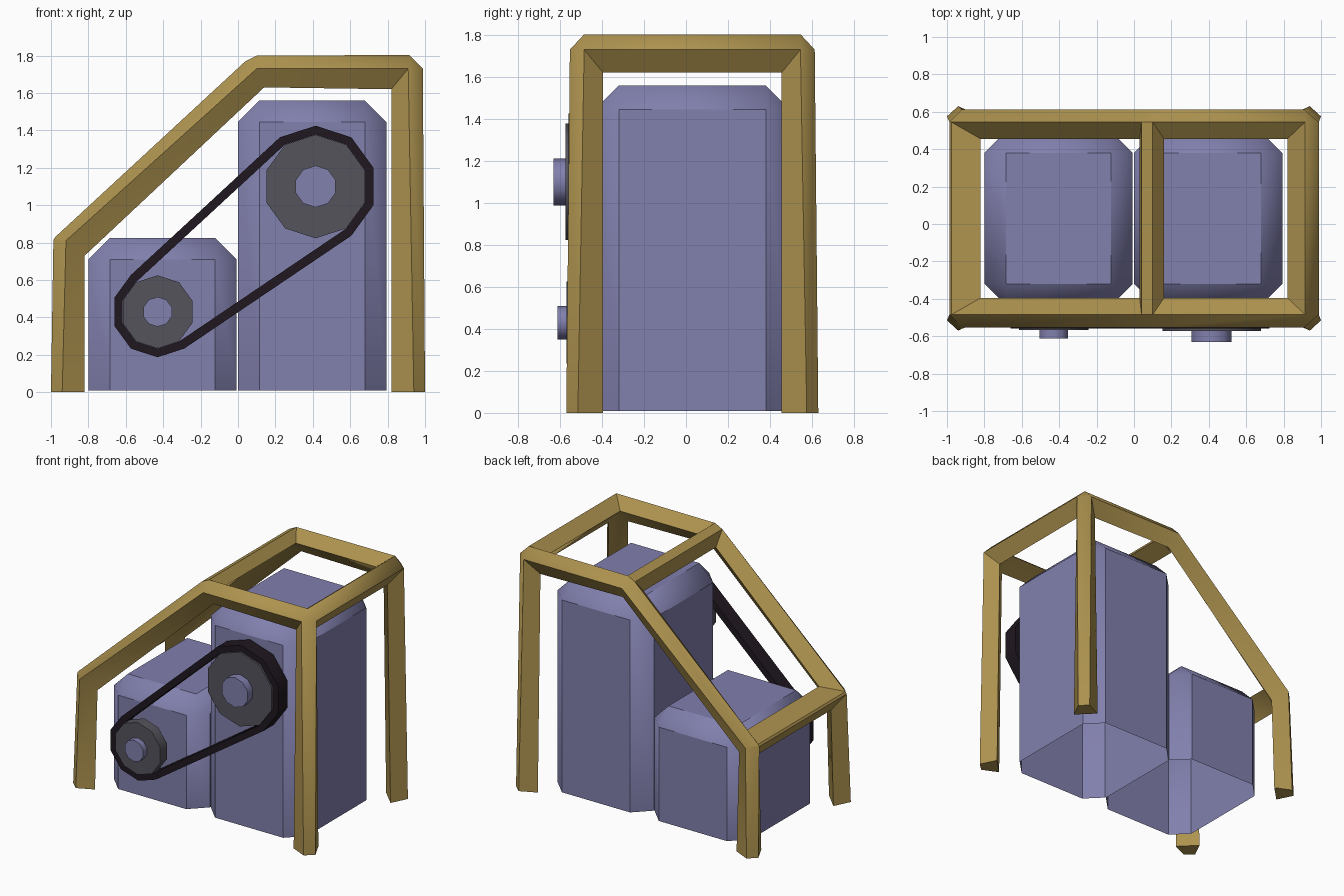
import bpy, bmesh, math
from mathutils import Vector

if "Cube" in bpy.data.objects:
    bpy.data.objects.remove(bpy.data.objects["Cube"])

YC = 0.03  # the frame's mid plane in y


def material(name, rgb):
    m = bpy.data.materials.new(name)
    m.diffuse_color = (*rgb, 1)
    m.use_nodes = True
    m.node_tree.nodes["Principled BSDF"].inputs["Base Color"].default_value = m.diffuse_color
    return m


BRASS = material("ochre", (0.42, 0.29, 0.078))
STEEL = material("blue_grey", (0.22, 0.215, 0.42))
RUBBER = material("rubber", (0.014, 0.009, 0.014))
IRON = material("dark_grey", (0.092, 0.088, 0.108))


def finish(name, bm, mat):
    bmesh.ops.remove_doubles(bm, verts=bm.verts, dist=1e-5)
    bmesh.ops.recalc_face_normals(bm, faces=bm.faces)
    me = bpy.data.meshes.new(name)
    bm.to_mesh(me)
    bm.free()
    me.shade_smooth()
    me.set_sharp_from_angle(angle=math.radians(40))
    me.materials.append(mat)
    ob = bpy.data.objects.new(name, me)
    bpy.context.collection.objects.link(ob)
    return ob


# Guard frame: every panel has an outer loop and a recessed hole loop
front_outer = [(-.94, 0), (-.92, .81), (.10, 1.73), (.91, 1.73), (.94, 0)]
front_hole = [(-.82, 0), (-.82, .73), (.14, 1.63), (.82, 1.62), (.82, 0)]
panel_outer = [((-1, 0), (-.987, .815)), ((-.977, .83), (.04, 1.77)),
               ((.10, 1.80), (.915, 1.803)), ((.988, 1.73), (1, 0))]
panel_hole = [((-.94, 0), (-.92, .71)), ((-.82, .86), (.03, 1.67)),
              ((.16, 1.73), (.82, 1.73)), ((.915, 1.62), (.94, 0))]


def guard_frame():
    bm = bmesh.new()

    def quad(*pts):
        bm.faces.new([bm.verts.new(p) for p in pts])

    def at(p, half, half_foot, s):
        return Vector((p[0], YC + s * (half_foot if p[1] == 0 else half), p[1]))

    for s in (-1, 1):
        fo = [at(p, .583, .60, s) for p in front_outer]
        fh = [at(p, .515, .545, s) for p in front_hole]
        po = [[at(p, .515, .545, s) for p in pr] for pr in panel_outer]
        ph = [[at(p, .425, .425, s) for p in pr] for pr in panel_hole]
        for i in range(4):  # bars running along the profile
            (a, b), (c, d) = po[i], ph[i]
            quad(fo[i], fo[i + 1], fh[i + 1], fh[i])
            quad(fo[i], fo[i + 1], b, a)
            quad(fh[i], fh[i + 1], d, c)
            quad(a, b, d, c)
        for i in range(3):  # corner triangles
            quad(fo[i + 1], po[i][1], po[i + 1][0])
            quad(fh[i + 1], ph[i][1], ph[i + 1][0])
        for i, j, k in ((0, 0, 0), (4, 3, 1)):  # feet
            quad(fo[i], fh[i], ph[j][k], po[j][k])
    # cross bars
    for i in range(3):
        ring = [panel_outer[i][1], panel_outer[i + 1][0],
                panel_hole[i + 1][0], panel_hole[i][1]]
        half = [.515, .515, .425, .425]
        for j in range(4):
            k = (j + 1) % 4
            quad(at(ring[j], half[j], 0, -1), at(ring[k], half[k], 0, -1),
                 at(ring[k], half[k], 0, 1), at(ring[j], half[j], 0, 1))
    return finish("guard_frame", bm, BRASS)


guard_frame()


# Housings: chamfered boxes, open underneath
def housing(name, x0, x1, top):
    bm = bmesh.new()
    bmesh.ops.create_cube(bm, size=1)
    bm.normal_update()
    low = [f for f in bm.faces if f.normal.z < -.5]
    bmesh.ops.delete(bm, geom=low, context='FACES_ONLY')
    for v in bm.verts:
        v.co = (x0 if v.co.x < 0 else x1, -.435 if v.co.y < 0 else .495,
                .01 if v.co.z < 0 else top)
    edges = [e for e in bm.edges if not e.is_boundary]
    bmesh.ops.bevel(bm, geom=edges, offset=.115, offset_type='OFFSET',
                    segments=1, profile=.5, affect='EDGES')
    finish(name, bm, STEEL)


housing("small_housing", -.80, -.007, .825)
housing("tall_housing", 0, .793, 1.56)


# Pulleys, shafts and belt share the same ten-sided outline
def arc(c, r, a0, n):
    return [(c[0] + r * math.cos(math.radians(a0 + 36 * i)),
             c[1] + r * math.sin(math.radians(a0 + 36 * i))) for i in range(n)]


def disc(name, c, r, y0, y1, mat):
    bm = bmesh.new()
    f = bm.faces.new([bm.verts.new((x, y0, z)) for x, z in arc(c, r, 90, 10)])
    ext = bmesh.ops.extrude_face_region(bm, geom=[f], use_keep_orig=True)
    for v in ext["geom"]:
        if isinstance(v, bmesh.types.BMVert):
            v.co.y = y1
    finish(name, bm, mat)


LOW, HIGH = (-.43, .43), (.415, 1.10)
disc("small_pulley", LOW, .195, -.49, -.568, IRON)
disc("large_pulley", HIGH, .277, -.49, -.573, IRON)
disc("small_shaft", LOW, .08, -.437, -.612, STEEL)
disc("large_shaft", HIGH, .112, -.437, -.632, STEEL)

# Belt: a closed band wrapped round both pulleys
bm = bmesh.new()
loops = []
for extra in (.001, .048):
    path = arc(HIGH, .277 + extra, -54, 6) + arc(LOW, .195 + extra, 126, 6)
    loops.append([[bm.verts.new((x, y, z)) for x, z in path] for y in (-.56, -.45)])
(inF, inB), (outF, outB) = loops
for i in range(12):
    k = (i + 1) % 12
    for p, q in ((inF, outF), (outF, outB), (outB, inB), (inB, inF)):
        bm.faces.new((p[i], p[k], q[k], q[i]))
finish("drive_belt", bm, RUBBER)
